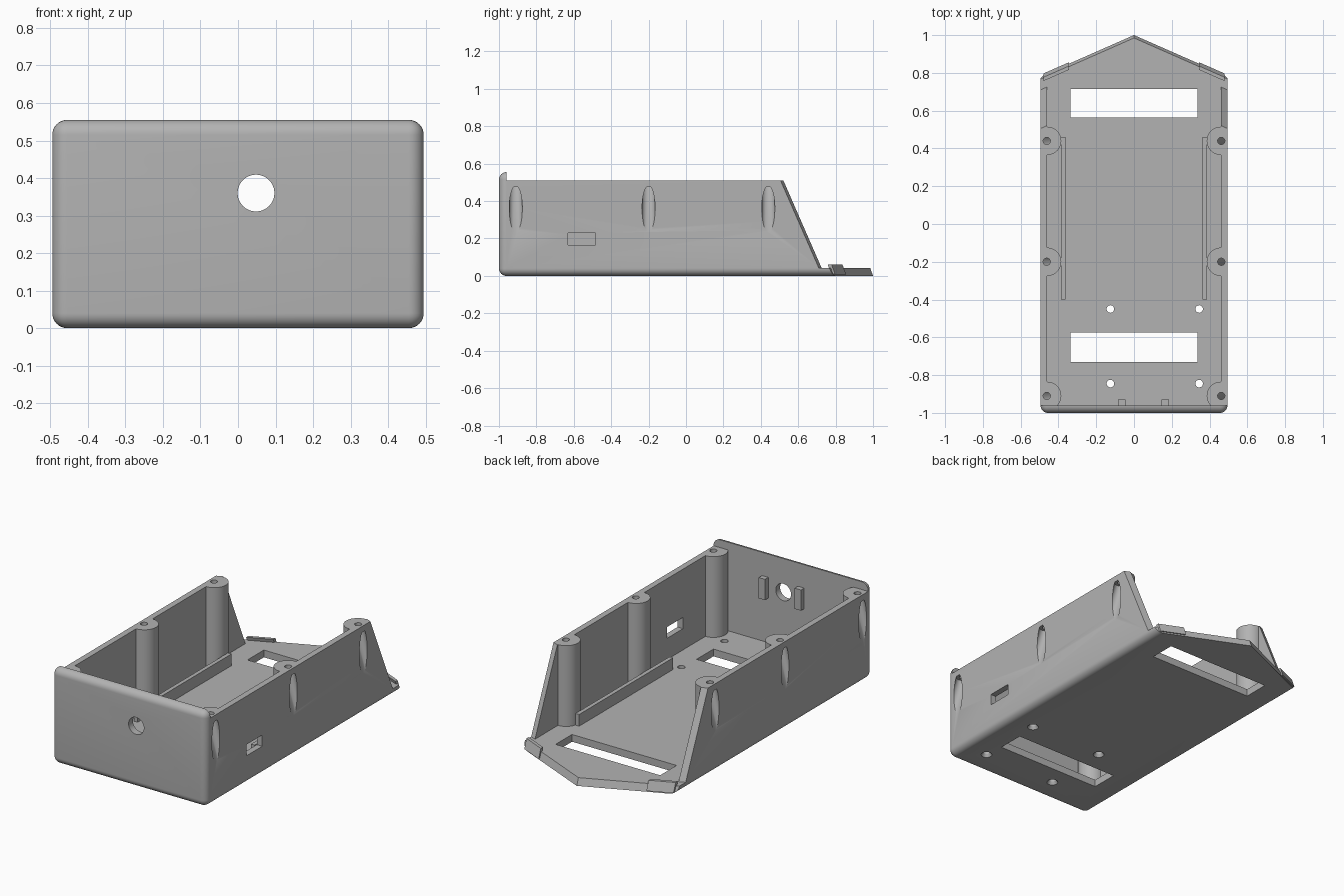
import bpy, bmesh, math

if "Cube" in bpy.data.objects:
    bpy.data.objects.remove(bpy.data.objects["Cube"])

grey = bpy.data.materials.new("light grey plastic")
grey.diffuse_color = (0.45, 0.45, 0.45, 1)
grey.use_nodes = True
grey.node_tree.nodes["Principled BSDF"].inputs["Base Color"].default_value = grey.diffuse_color
W, FLOOR, RIM, TOP, GABLE = 0.495, 0.042, 0.51, 0.555, 0.44


def finish(name, bm):
    bmesh.ops.recalc_face_normals(bm, faces=bm.faces)
    me = bpy.data.meshes.new(name)
    bm.to_mesh(me)
    bm.free()
    me.materials.append(grey)
    ob = bpy.data.objects.new(name, me)
    bpy.context.collection.objects.link(ob)
    return ob


def box(name, x0, x1, y0, y1, z0, z1, bevel=0):
    bm = bmesh.new()
    bmesh.ops.create_cube(bm, size=1)
    for v in bm.verts:
        v.co = ((x0 + x1) / 2 + v.co.x * (x1 - x0),
                (y0 + y1) / 2 + v.co.y * (y1 - y0),
                (z0 + z1) / 2 + v.co.z * (z1 - z0))
    if bevel:
        bmesh.ops.bevel(bm, geom=bm.edges[:], offset=bevel, segments=8,
                        profile=0.5, affect='EDGES')
    return finish(name, bm)


def cyl(name, x, y, z0, z1, r0, r1=None, lean=0, segs=32):
    """Upright cylinder or cone; lean shifts its foot sideways in x."""
    bm = bmesh.new()
    bmesh.ops.create_cone(bm, cap_ends=True, segments=segs, radius1=r0,
                          radius2=r0 if r1 is None else r1, depth=1)
    for v in bm.verts:
        foot = 0.5 - v.co.z
        v.co = (v.co.x + x + lean * foot, v.co.y + y, z1 - foot * (z1 - z0))
    return finish(name, bm)


def gable_prism(name, profile, xs):
    """Side profile (y, z) swept across x, following the pointed plan."""
    bm = bmesh.new()
    rings = [[bm.verts.new((x, y + GABLE * (W - abs(x)), z)) for y, z in profile]
             for x in xs]
    n = len(profile)
    for a, b in zip(rings, rings[1:]):
        for i in range(n):
            bm.faces.new((a[i], a[(i + 1) % n], b[(i + 1) % n], b[i]))
    bm.faces.new(rings[0])
    bm.faces.new(rings[-1][::-1])
    return finish(name, bm)


def cut(target, cutter):
    cutter.hide_render = True
    m = target.modifiers.new("cut", 'BOOLEAN')
    m.operation, m.solver, m.object = 'DIFFERENCE', 'EXACT', cutter
    bpy.context.view_layer.objects.active = target
    bpy.ops.object.modifier_apply(modifier=m.name)
    bpy.data.objects.remove(cutter)


# Rounded outer block, trimmed to the rim height and the pointed sloping end
shell = box("enclosure_shell", -W, W, -1, 1.3, 0, TOP, 0.04)
cut(shell, box("rim_cutter", -1, 1, -0.96, 2, RIM, 1))
cut(shell, gable_prism("nose_cutter", [(0.466, 0.6), (0.71, FLOOR), (0.767, FLOOR),
                                       (0.786, -0.01), (2, -0.01), (2, 0.6)],
                       (-0.6, 0, 0.6)))

# Hollow interior that leaves six screw pillars standing
posts = [(s, y) for s in (-1, 1) for y in (-0.91, -0.2, 0.44)]
cavity = box("cavity_cutter", -0.46, 0.46, -0.96, 2, FLOOR, 0.8)
for s, y in posts:
    cut(cavity, cyl("pillar", s * 0.46, y, 0, 1, 0.075, segs=48))
cut(shell, cavity)

# Screw holes and the slanted screw channels in the side walls
for s, y in posts:
    cut(shell, cyl("channel", s * 0.462, y, 0.175, 0.475, 0.035, lean=s * 0.085))
    cut(shell, cyl("screw_hole", s * 0.462, y, 0.44, 0.6, 0.019))

# Floor slots, side port and front round hole
for y0, y1 in ((0.565, 0.715), (-0.73, -0.575)):
    cut(shell, box("floor_slot", -0.335, 0.335, y0, y1, -0.1, 0.2))
cut(shell, box("side_port", 0.4, 0.6, -0.63, -0.485, 0.165, 0.23))
hole = cyl("front_hole", 0, 0, -0.1, 0.1, 0.049, segs=48)
for v in hole.data.vertices:
    x, y, z = v.co
    v.co = (x + 0.048, z - 0.98, 0.36 - y)
cut(shell, hole)

# Countersunk mounting holes in the floor
for x in (-0.125, 0.345):
    for y in (-0.45, -0.845):
        cut(shell, cyl("mount_hole", x, y, -0.1, 0.1, 0.02))
        cut(shell, cyl("countersink", x, y, -0.005, 0.02, 0.033, 0.018))

# Guide rails and lid clips on both sides
for s, side in ((-1, "left"), (1, "right")):
    xs = sorted((s * 0.363, s * 0.386))
    box(side + "_guide_rail", *xs, -0.4, 0.46, FLOOR - 0.005, 0.11)
    gable_prism(side + "_lid_clip", [(0.79, 0.008), (0.77, 0.062), (0.75, 0.062),
                                     (0.768, 0.012)], (s * 0.345, s * 0.478))

# Small ribs on the inside of the front wall
for x in (-0.065, 0.165):
    box("front_wall_rib", x - 0.02, x + 0.02, -0.965, -0.93, 0.3, 0.42)

# Smooth rounded surfaces, keep sharp edges
for ob in bpy.context.collection.objects:
    ob.select_set(True)
bpy.context.view_layer.objects.active = shell
bpy.ops.object.shade_smooth_by_angle(angle=math.radians(30))
